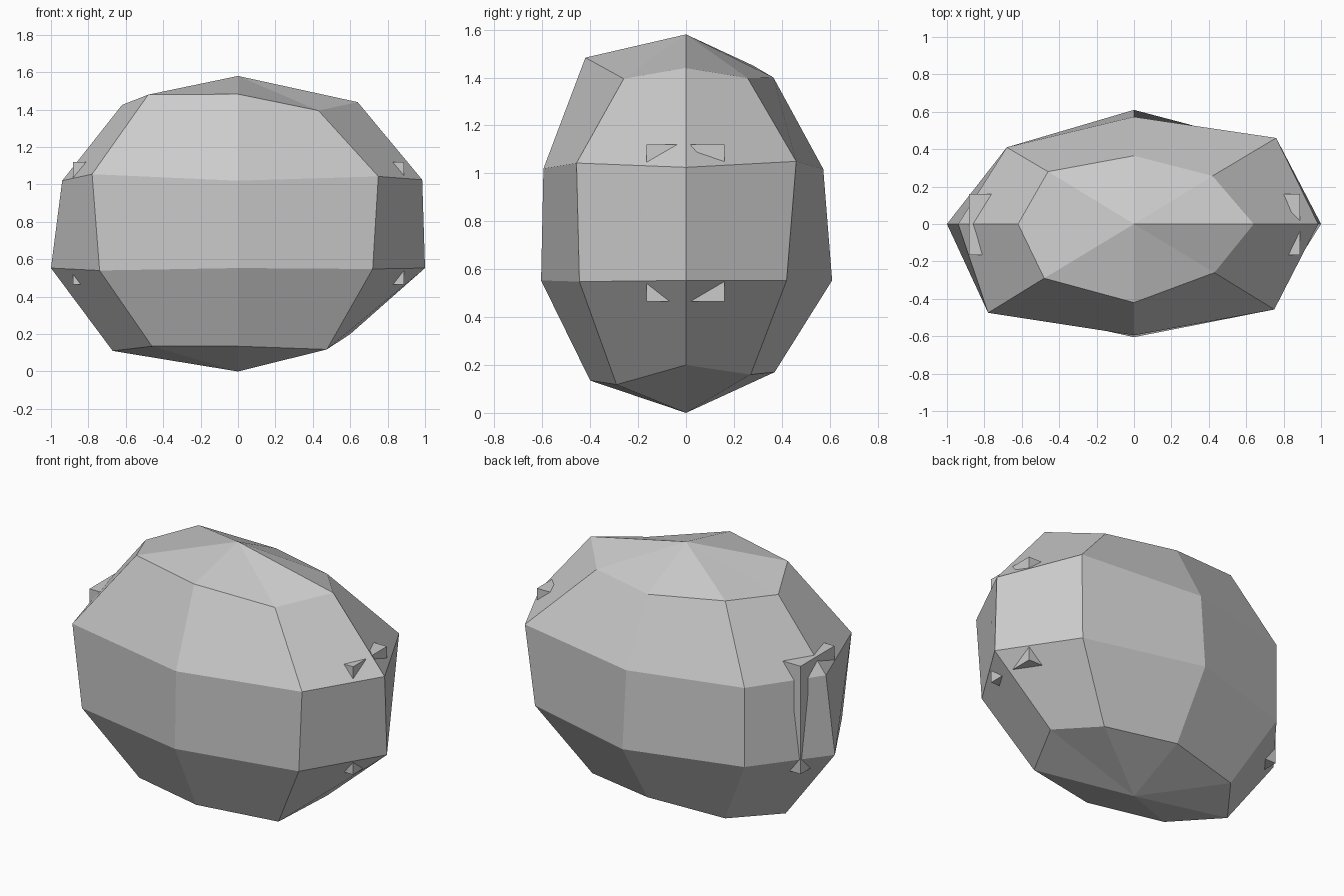
import bpy, bmesh

if "Cube" in bpy.data.objects:
    bpy.data.objects.remove(bpy.data.objects["Cube"])

# Four irregular eight-sided rings, counter-clockwise from +x
rings = [
    [(.60, 0, .20), (.44, .27, .16), (0, .37, .17), (-.46, .28, .13),
     (-.67, 0, .11), (-.46, -.29, .135), (0, -.40, .135), (.475, -.29, .118)],
    [(1, 0, .553), (.72, .42, .553), (0, .61, .553), (-.68, .41, .55),
     (-1, 0, .553), (-.74, -.44, .54), (0, -.605, .553), (.72, -.445, .548)],
    [(.985, 0, 1.025), (.76, .46, 1.05), (0, .573, 1.018), (-.68, .41, 1.03),
     (-.94, 0, 1.02), (-.78, -.475, 1.055), (0, -.595, 1.02), (.75, -.457, 1.043)],
    [(.64, 0, 1.44), (.42, .257, 1.398), (0, .365, 1.40), (-.46, .28, 1.45),
     (-.62, 0, 1.425), (-.48, -.29, 1.48), (0, -.42, 1.483), (.43, -.26, 1.395)],
]


def make_object(name, bm):
    bmesh.ops.recalc_face_normals(bm, faces=bm.faces)
    mesh = bpy.data.meshes.new(name)
    bm.to_mesh(mesh)
    bm.free()
    obj = bpy.data.objects.new(name, mesh)
    bpy.context.collection.objects.link(obj)
    return obj


# Boulder: loft the rings and close them with two poles
bm = bmesh.new()
loops = [[bm.verts.new(p) for p in ring] for ring in rings]
bottom = bm.verts.new((0, 0, 0))
top = bm.verts.new((0, 0, 1.58))
for i in range(8):
    j = (i + 1) % 8
    bm.faces.new((bottom, loops[0][j], loops[0][i]))
    bm.faces.new((top, loops[-1][i], loops[-1][j]))
    for a, b in zip(loops, loops[1:]):
        bm.faces.new((a[i], a[j], b[j], b[i]))
make_object("boulder", bm)

# Inner block: only its corners break through the boulder's ends
bm = bmesh.new()
bmesh.ops.create_cube(bm, size=1)
bmesh.ops.scale(bm, vec=(1.77, .325, .655), verts=bm.verts)
bmesh.ops.translate(bm, vec=(.003, -.002, .793), verts=bm.verts)
make_object("inner_block", bm)
